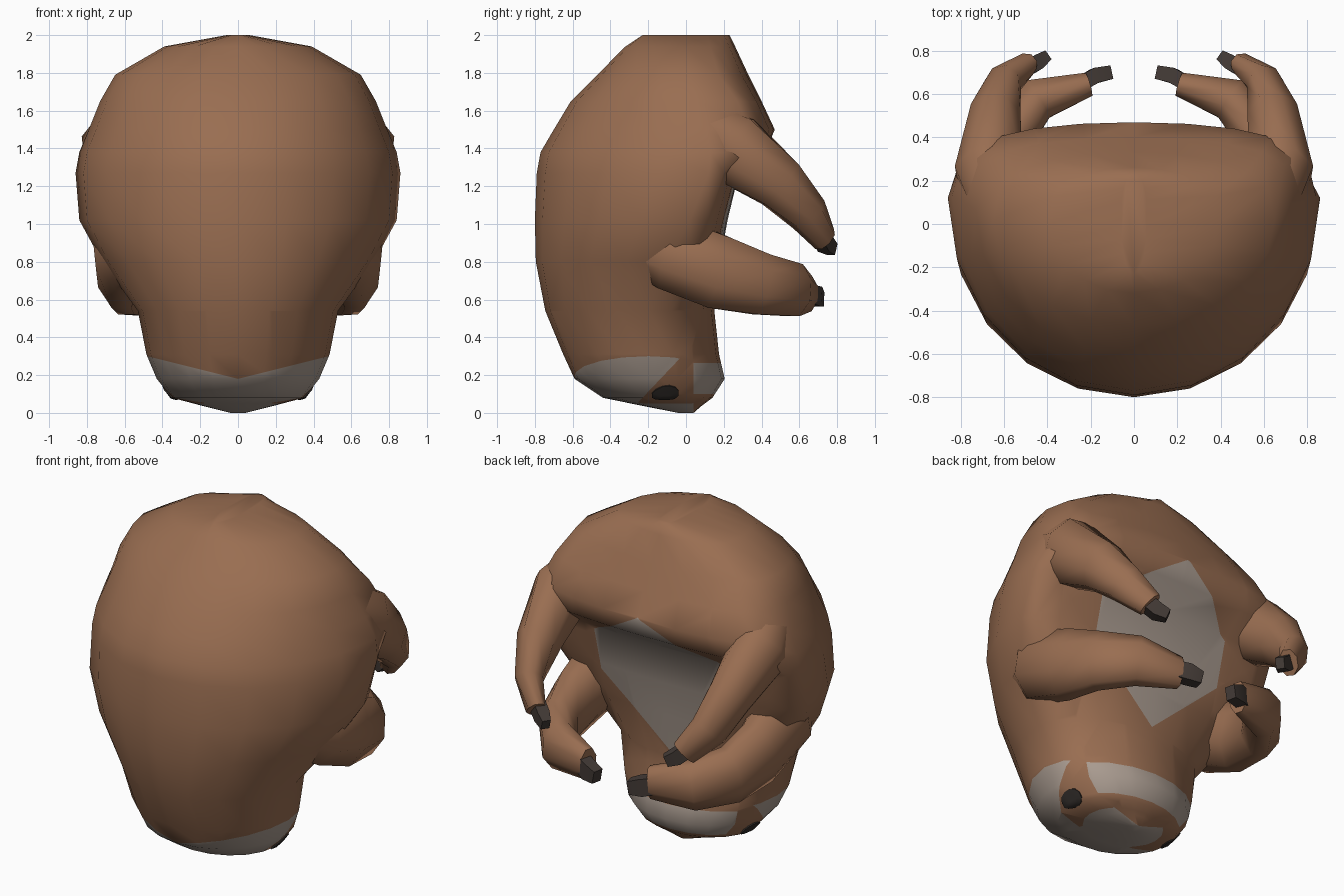
import bpy, bmesh, math
from mathutils import Vector
from mathutils.bvhtree import BVHTree

if "Cube" in bpy.data.objects:
    bpy.data.objects.remove(bpy.data.objects["Cube"])


def mat(name, rgb):
    m = bpy.data.materials.new(name)
    m.diffuse_color = (*rgb, 1)
    m.use_nodes = True
    m.node_tree.nodes["Principled BSDF"].inputs["Base Color"].default_value = m.diffuse_color
    return m


BROWN = mat("brown fur", (0.32, 0.155, 0.083))
GREY = mat("pale grey fur", (0.40, 0.33, 0.28))
CLAW = mat("dark claw", (0.055, 0.042, 0.036))
EYE = mat("eye black", (0.03, 0.025, 0.022))


def skin(bm, rings):
    """Join rings of points into a closed tube."""
    vs = [[bm.verts.new(p) for p in r] for r in rings]
    n = len(vs[0])
    for a, b in zip(vs, vs[1:]):
        for i in range(n):
            j = (i + 1) % n
            bm.faces.new((a[i], a[j], b[j], b[i]))
    bm.faces.new(vs[0])
    bm.faces.new(vs[-1])
    bmesh.ops.recalc_face_normals(bm, faces=bm.faces)


def finish(bm, name, mats, angle=45):
    me = bpy.data.meshes.new(name)
    bm.to_mesh(me)
    ob = bpy.data.objects.new(name, me)
    bpy.context.collection.objects.link(ob)
    for m in mats:
        me.materials.append(m)
    bpy.ops.object.select_all(action='DESELECT')
    ob.select_set(True)
    bpy.context.view_layer.objects.active = ob
    bpy.ops.object.shade_smooth_by_angle(angle=math.radians(angle))
    return ob


def tube(name, path, m, sides=8, angle=60):
    """Tapered limb: path of (centre, half width, half height)."""
    pts = [Vector(p[0]) for p in path]
    rings = []
    for k, (c, a, b) in enumerate(path):
        t = (pts[min(k + 1, len(pts) - 1)] - pts[max(k - 1, 0)]).normalized()
        side = t.cross(Vector((0, 0, 1))).normalized()
        up = side.cross(t)
        rings.append([pts[k] + side * a * math.cos(w) + up * b * math.sin(w)
                      for w in [math.tau * (i + 0.5) / sides for i in range(sides)]])
    bm = bmesh.new()
    skin(bm, rings)
    finish(bm, name, [m], angle)
    bm.free()


# Body and head: stacked outlines (z, half width, centre y, back y, belly y)
OUTLINES = [
    (2.00, 0.06, 0.00, -0.23, 0.23), (1.94, 0.39, 0.00, -0.32, 0.26),
    (1.79, 0.65, 0.02, -0.47, 0.33), (1.65, 0.73, 0.06, -0.61, 0.40),
    (1.50, 0.79, 0.11, -0.70, 0.47), (1.38, 0.84, 0.13, -0.77, 0.42),
    (1.27, 0.86, 0.12, -0.79, 0.28), (1.02, 0.84, 0.02, -0.80, 0.22),
    (0.80, 0.72, -0.10, -0.795, 0.18), (0.54, 0.53, -0.20, -0.745, 0.15),
    (0.31, 0.485, -0.20, -0.65, 0.175), (0.18, 0.43, -0.18, -0.59, 0.205),
    (0.08, 0.35, -0.14, -0.44, 0.14), (0.035, 0.18, -0.08, -0.22, 0.08),
    (0.0, 0.04, 0.0, -0.04, 0.04),
]
N = 20
rings = []
for z, rx, yc, yb, yf in OUTLINES:
    e = 0.9 if z < 0.6 else 0.4 if 1.3 < z < 1.7 else 0.6
    ring = []
    for i in range(N):
        w = math.tau * i / N
        s = math.sin(w)
        y = yc + ((yf - yc) * s ** e if s > 1e-6 else (yc - yb) * s)
        ring.append((rx * math.cos(w), y, z))
    rings.append(ring)
bm = bmesh.new()
skin(bm, rings)
tree = BVHTree.FromBMesh(bm)


def cut(co, no, near):
    faces = [f for f in bm.faces if near(f.calc_center_median())]
    geom = set(faces)
    for f in faces:
        geom.update(f.edges)
        geom.update(f.verts)
    bmesh.ops.bisect_plane(bm, geom=list(geom), dist=1e-4, plane_co=co, plane_no=no)


# Cut the edges of the face mask and belly patch
def head(c):
    return c.z < 0.45


def belly(c):
    return c.y > 0.05 and 0.45 < c.z < 1.6 and abs(c.x) < 0.7


for s in (1, -1):
    cut((0, 0, 0.18), (-0.25 * s, 0, 1), lambda c: head(c) and c.y < 0.05 and c.x * s > -0.02)
    cut((0.18 * s, 0, 0), (1, 0, 0), head)
    cut((0.44 * s, 0, 0), (1, 0, 0), belly)
    cut((0, 0, 0.58), (-0.9 * s, 0, 1), lambda c: belly(c) and c.x * s > -0.02)
    cut((0, 0, 1.51), (0.6 * s, 0, 1), lambda c: belly(c) and c.x * s > -0.02)
cut((0, -0.24, 0.07), (0, -0.20, 0.19), head)
cut((0, 0.04, 0), (0, 1, 0), head)
cut((0, 0, 0.05), (0, 0, 1), head)
cut((0, 0, 0.10), (0, 0, 1), lambda c: head(c) and c.y > 0)
cut((0, 0, 0.265), (0, 0, 1), lambda c: head(c) and c.y > 0)

for f in bm.faces:
    c = f.calc_center_median()
    ax = abs(c.x)
    grey = False
    if c.z < 0.45:
        top = 0.18 + 0.25 * ax if c.y < 0.04 else 0.265
        front_of_stripe = -0.20 * (c.y + 0.24) - 0.19 * (0.07 - c.z) > 0
        stripe = not front_of_stripe and c.y < 0.04 and c.z > 0.05 and ax > 0.18
        low = c.y > 0.04 and c.z < 0.10
        grey = c.z < top and not (stripe or low)
    if belly(c):
        grey = grey or (ax < 0.44 and 0.58 + 0.9 * ax < c.z < 1.51 - 0.6 * ax)
    f.material_index = int(grey)
finish(bm, "body_and_head", [BROWN, GREY], 60)
bm.free()

for s, tag in ((1, "right"), (-1, "left")):
    # Eye: thin oval plate wrapped onto the head
    p, n, _, _ = tree.find_nearest(Vector((0.36 * s, -0.11, 0.095)))
    u = (Vector((0, 0.9, 0.3)) - n * n.dot(Vector((0, 0.9, 0.3)))).normalized()
    v = n.cross(u)
    bm = bmesh.new()
    skin(bm, [[tree.find_nearest(p + r * (u * 0.075 * math.cos(w) + v * 0.06 * math.sin(w)))[0]
               + n * h for w in [math.tau * i / 12 for i in range(12)]]
              for r, h in ((1, -0.002), (1, 0.007), (0.7, 0.008), (0.4, 0.008), (0.1, 0.008))])
    finish(bm, tag + "_eye", [EYE])
    bm.free()

    # Hind leg hanging from the rump
    tube(tag + "_hind_leg", [
        ((0.56 * s, 0.00, 1.56), 0.16, 0.16), ((0.67 * s, 0.25, 1.40), 0.165, 0.20),
        ((0.645 * s, 0.50, 1.21), 0.125, 0.15), ((0.605 * s, 0.65, 1.05), 0.085, 0.115),
        ((0.50 * s, 0.735, 0.92), 0.055, 0.08)], BROWN)
    # Front arm, bent inward at the elbow
    tube(tag + "_front_arm", [
        ((0.48 * s, -0.30, 0.93), 0.15, 0.16), ((0.60 * s, -0.06, 0.84), 0.18, 0.21),
        ((0.615 * s, 0.18, 0.74), 0.135, 0.21), ((0.58 * s, 0.40, 0.68), 0.12, 0.175),
        ((0.45 * s, 0.575, 0.65), 0.11, 0.15), ((0.21 * s, 0.645, 0.63), 0.06, 0.10)], BROWN)
    # Claws
    tube(tag + "_hind_claw", [
        ((0.51 * s, 0.71, 0.94), 0.05, 0.06), ((0.455 * s, 0.74, 0.89), 0.05, 0.06),
        ((0.405 * s, 0.775, 0.865), 0.035, 0.045)], CLAW, 4, 30)
    tube(tag + "_front_claw", [
        ((0.25 * s, 0.645, 0.63), 0.05, 0.07), ((0.18 * s, 0.685, 0.615), 0.05, 0.075),
        ((0.11 * s, 0.70, 0.60), 0.045, 0.055)], CLAW, 4, 30)
